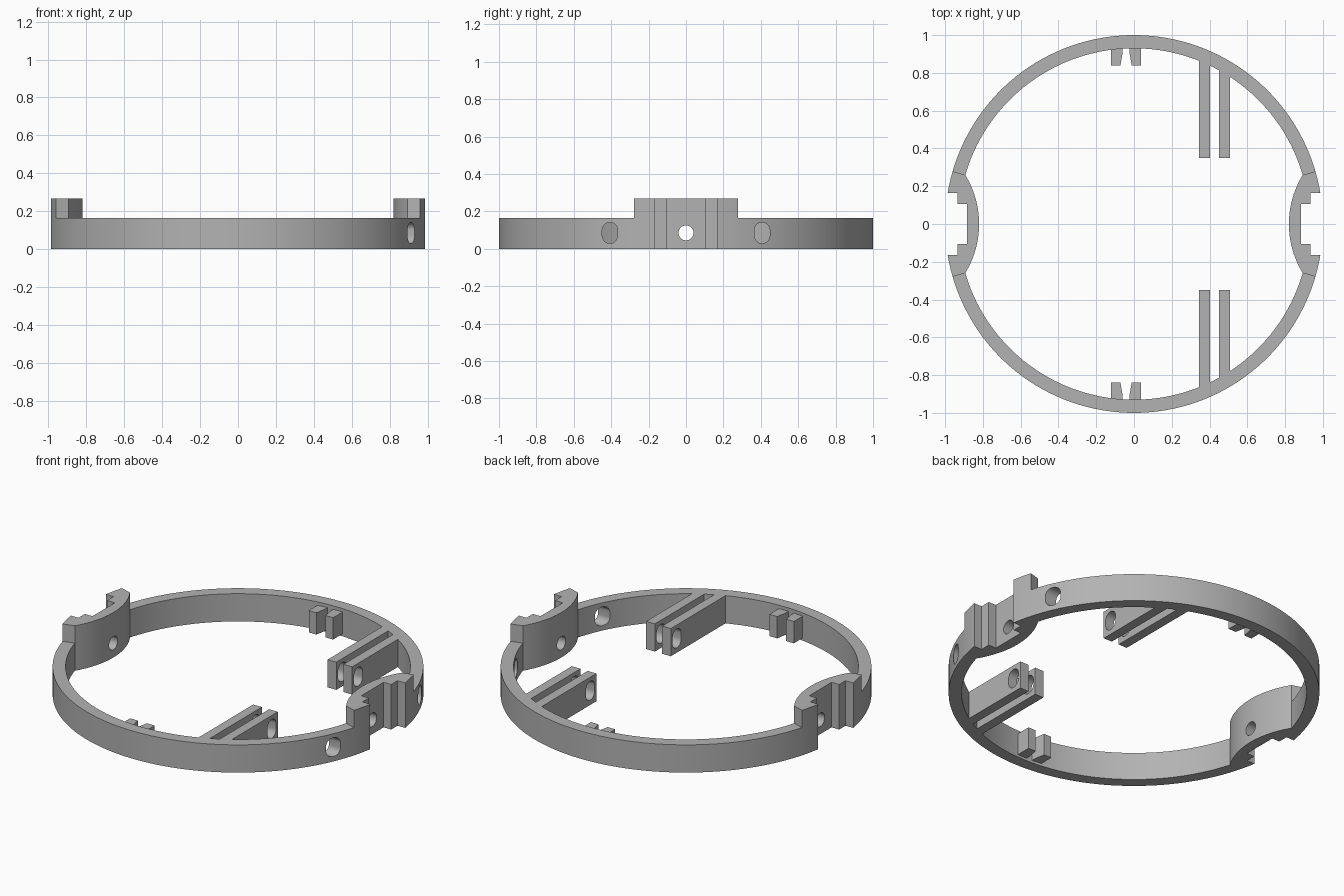
import bpy, bmesh
from math import sin, cos, pi, radians, sqrt, atan2

default = bpy.data.objects.get("Cube")
if default:
    bpy.data.objects.remove(default, do_unlink=True)

grey = bpy.data.materials.new("plain grey")
grey.use_nodes = True
colour = (0.45, 0.45, 0.45, 1)
grey.diffuse_color = colour
grey.node_tree.nodes["Principled BSDF"].inputs["Base Color"].default_value = colour

OUTER, INNER, HEIGHT, CLAMP_HEIGHT = 1.0, 0.93, 0.165, 0.268
END = radians(16.2)


def arc(r, a0, a1, n, cx=0):
    return [(cx + r * cos(a0 + (a1 - a0) * i / n), r * sin(a0 + (a1 - a0) * i / n))
            for i in range(n + 1)]


def prism(name, outline, z0, z1, sx=1, sy=1):
    """Extrude a flat outline upwards, optionally mirrored in x or y."""
    bm = bmesh.new()
    face = bm.faces.new([bm.verts.new((x * sx, y * sy, z0)) for x, y in outline])
    top = bmesh.ops.extrude_face_region(bm, geom=[face])["geom"]
    bmesh.ops.translate(bm, vec=(0, 0, z1 - z0),
                        verts=[v for v in top if isinstance(v, bmesh.types.BMVert)])
    bmesh.ops.recalc_face_normals(bm, faces=bm.faces)
    mesh = bpy.data.meshes.new(name)
    bm.to_mesh(mesh)
    bm.free()
    mesh.materials.append(grey)
    obj = bpy.data.objects.new(name, mesh)
    bpy.context.collection.objects.link(obj)
    return obj


def sideways_cutter(name, y, z, r, half_straight, x0, x1):
    """Rounded slot running along x; a round hole when half_straight is 0."""
    n = 16
    up = [(px, pz + half_straight) for px, pz in arc(r, 0, pi, n)]
    down = [(px, pz - half_straight) for px, pz in arc(r, pi, 2 * pi, n)]
    section = up + down if half_straight else up[:-1] + down[:-1]
    obj = prism(name, section, x0, x1)
    # Turn the section upright and its length along x
    for v in obj.data.vertices:
        a, b, c = v.co
        v.co = (c, a + y, b + z)
    obj.hide_render = True
    return obj


def activate(obj):
    bpy.ops.object.select_all(action='DESELECT')
    obj.select_set(True)
    bpy.context.view_layer.objects.active = obj


def cut(obj, cutter):
    activate(obj)
    mod = obj.modifiers.new("hole", 'BOOLEAN')
    mod.operation, mod.solver, mod.object = 'DIFFERENCE', 'EXACT', cutter
    bpy.ops.object.modifier_apply(modifier=mod.name)


parts = []
sides = {"back": 1, "front": -1}

# Clamp blocks with a stepped outer notch, a curved inner face and a pin hole
hole = sideways_cutter("pin_hole_cutter", 0, 0.085, 0.04, 0, -1.2, 1.2)
notch_angle = atan2(0.165, 0.985)
upper = arc(OUTER, END, notch_angle, 6) + [(0.935, 0.165), (0.935, 0.105), (0.885, 0.105)]
ix, iy = INNER * cos(END), INNER * sin(END)
bore = (iy ** 2 + (ix - 0.82) ** 2) / (2 * (ix - 0.82))
swing = atan2(iy, 0.82 + bore - ix)
inner_face = arc(bore, pi + swing, pi - swing, 24, 0.82 + bore)
clamp = upper + [(x, -y) for x, y in reversed(upper)] + inner_face
for name, sx in (("left", 1), ("right", -1)):
    obj = prism(name + "_clamp", clamp, 0, CLAMP_HEIGHT, sx)
    cut(obj, hole)
    parts.append(obj)

for name, sy in sides.items():
    slot = sideways_cutter(name + "_slot_cutter", sy * 0.407, 0.085, 0.041, 0.015, 0.2, 1.2)

    # Half ring between the clamps
    half = arc(OUTER, END, pi - END, 72) + arc(INNER, pi - END, END, 72)
    ring = prism(name + "_ring", half, 0, HEIGHT, 1, sy)
    cut(ring, slot)
    parts.append(ring)

    # Pair of slotted arms reaching inwards from the ring
    for label, x0 in (("inner", 0.345), ("outer", 0.45)):
        x1 = x0 + 0.057
        far = [(x, sqrt(INNER ** 2 - x * x) + 0.003) for x in (x1, x0)]
        arm = prism(f"{name}_{label}_arm", [(x0, 0.35), (x1, 0.35)] + far, 0, HEIGHT, 1, sy)
        cut(arm, slot)
        parts.append(arm)

    # Pair of small pegs with tapered facing sides
    for label, s in (("right", -1), ("left", 1)):
        peg = [(0.019, 0.935), (0.019, 0.9), (0.03, 0.84), (0.08, 0.84), (0.08, 0.935)]
        outline = [(-0.042 + s * x, y) for x, y in peg]
        parts.append(prism(f"{name}_{label}_peg", outline, 0.015, 0.145, 1, sy))

for cutter in [o for o in bpy.data.objects if o.name.endswith("_cutter")]:
    bpy.data.objects.remove(cutter, do_unlink=True)

for obj in parts:
    activate(obj)
    bpy.ops.object.shade_smooth_by_angle(angle=radians(25))
